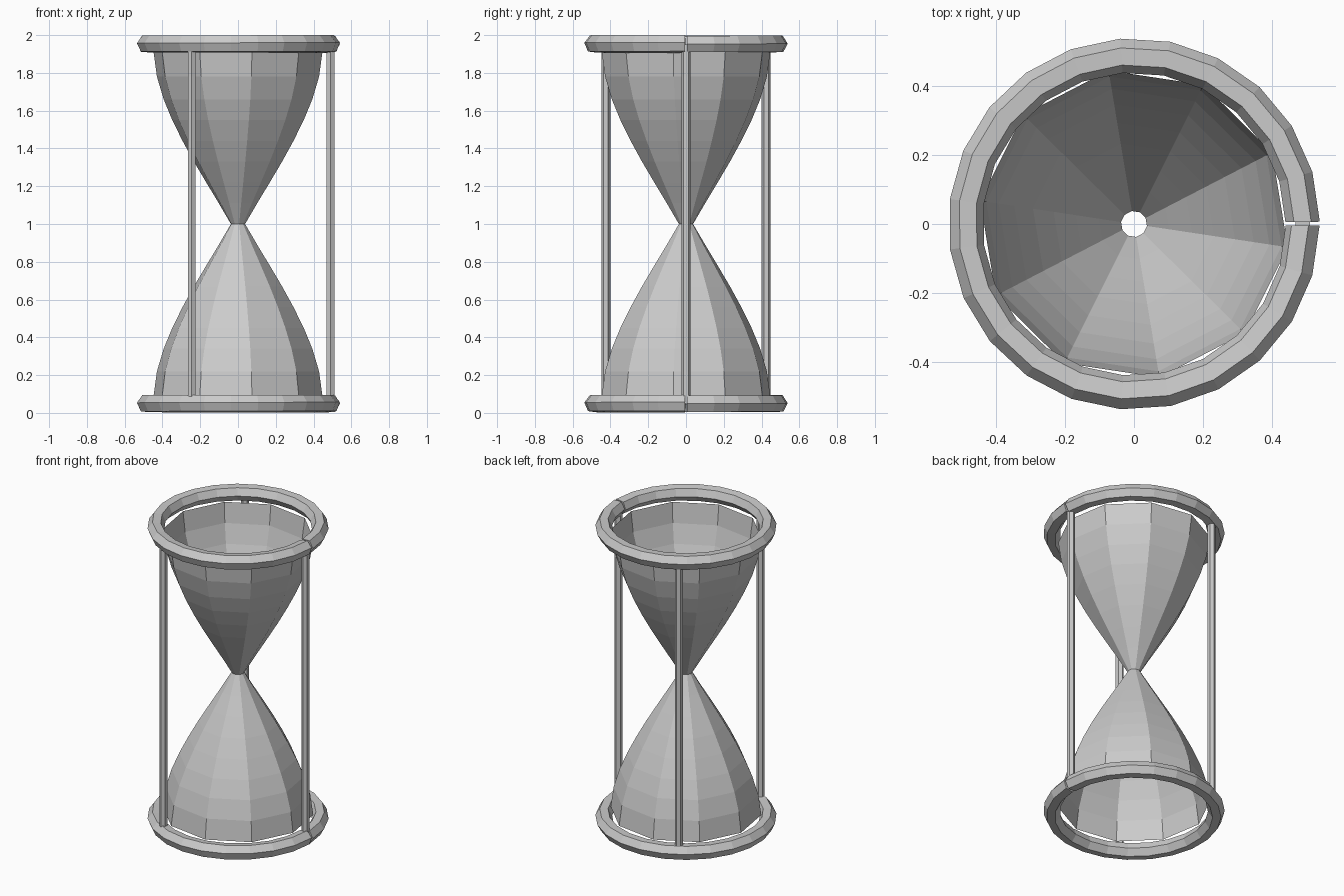
import bpy, bmesh
from math import pi, sin, cos, radians
from mathutils import Vector

cube = bpy.data.objects.get("Cube")
if cube:
    bpy.data.objects.remove(cube)

GREY = (0.6, 0.6, 0.6, 1)
mat = bpy.data.materials.new("plain_grey")
mat.use_nodes = True
mat.diffuse_color = GREY
mat.node_tree.nodes["Principled BSDF"].inputs["Base Color"].default_value = GREY


def loft(name, sections, cap=False):
    """Skin a list of closed cross-sections into a flat-shaded object."""
    bm = bmesh.new()
    loops = [[bm.verts.new(p) for p in s] for s in sections]
    for a, b in zip(loops, loops[1:]):
        n = len(a)
        for i in range(n):
            j = (i + 1) % n
            bm.faces.new((a[i], a[j], b[j], b[i]))
    if cap:
        bm.faces.new(loops[0][::-1])
        bm.faces.new(loops[-1])
    bmesh.ops.recalc_face_normals(bm, faces=bm.faces)
    mesh = bpy.data.meshes.new(name)
    bm.to_mesh(mesh)
    bm.free()
    mesh.materials.append(mat)
    obj = bpy.data.objects.new(name, mesh)
    bpy.context.collection.objects.link(obj)
    return obj


def circle(radius, z, sides, start=0, centre=(0, 0)):
    return [Vector((centre[0] + radius * cos(start + 2 * pi * i / sides),
                    centre[1] + radius * sin(start + 2 * pi * i / sides), z))
            for i in range(sides)]


RING_R, TUBE_R, SEGMENTS = 0.49, 0.05, 23


def split_ring(name, z):
    """Hexagonal tube bent into a ring, rolling slightly towards its open end."""
    sections = []
    for k in range(SEGMENTS + 1):
        t = k / SEGMENTS
        a = radians(0.7 + 358.8 * t)
        roll = radians(10 * t)
        section = []
        for i in range(6):
            b = roll + i * pi / 3
            r = RING_R + TUBE_R * cos(b)
            section.append(Vector((r * cos(a), r * sin(a), z + TUBE_R * sin(b))))
        sections.append(section)
    return loft(name, sections, cap=True)


# End rings
split_ring("bottom_ring", 0.049)
split_ring("top_ring", 1.953)

# Bulbs: open ten-sided shells, (height from neck, radius)
PROFILE = [(0, 0.038), (0.11, 0.103), (0.22, 0.17), (0.33, 0.236), (0.44, 0.297),
           (0.55, 0.352), (0.66, 0.398), (0.78, 0.434), (0.91, 0.452)]
for name, side in (("upper_bulb", 1), ("lower_bulb", -1)):
    loft(name, [circle(r, 1 + side * h, 10, radians(-8.6)) for h, r in PROFILE])

# Upright rods
for k, name in enumerate(("left_rod", "back_rod", "front_rod")):
    a = k * 2 * pi / 3
    centre = (RING_R * cos(a), RING_R * sin(a))
    loft(name, [circle(0.024, z, 6, pi / 6, centre) for z in (0.05, 1.95)], cap=True)
